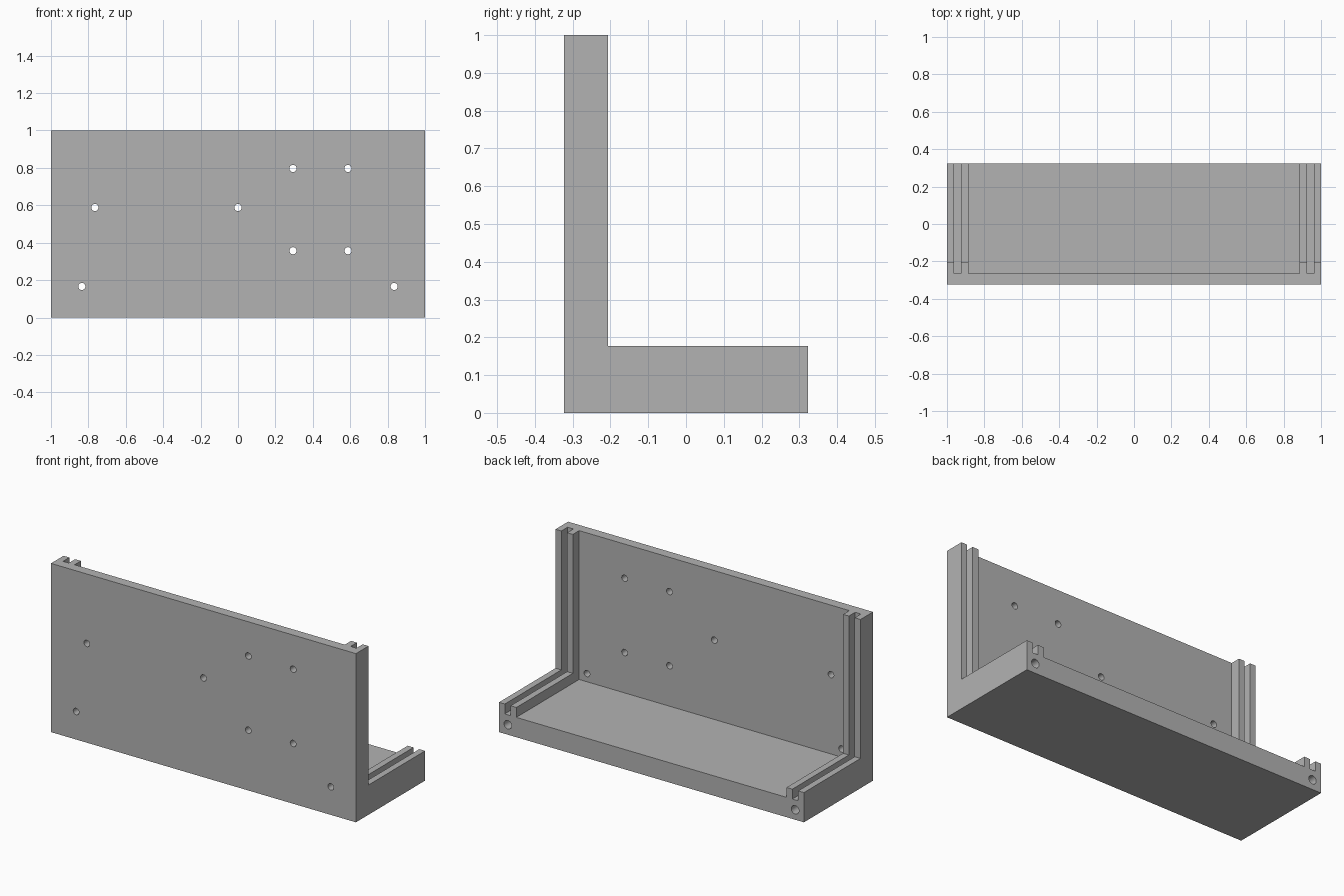
import bpy, bmesh
from math import radians
from mathutils import Matrix, Vector

if "Cube" in bpy.data.objects:
    bpy.data.objects.remove(bpy.data.objects["Cube"], do_unlink=True)

MM = 2 / 170                      # one design unit
FRONT, BACK = -27.5 * MM, 27.5 * MM
WALL, RAIL_Y = FRONT + 5 * MM, FRONT + 10 * MM
FLOOR, RAIL_Z = 10 * MM, 15 * MM
STEP = 0.038                      # width of each rail and groove

grey = bpy.data.materials.new("plain grey")
grey.use_nodes = True
colour = (0.45, 0.45, 0.45, 1)
grey.diffuse_color = colour
grey.node_tree.nodes["Principled BSDF"].inputs["Base Color"].default_value = colour


def make_object(name, bm):
    bmesh.ops.recalc_face_normals(bm, faces=bm.faces)
    mesh = bpy.data.meshes.new(name)
    bm.to_mesh(mesh)
    bm.free()
    obj = bpy.data.objects.new(name, mesh)
    bpy.context.collection.objects.link(obj)
    mesh.materials.append(grey)
    return obj


def add_box(bm, low, high):
    low, high = Vector(low), Vector(high)
    matrix = Matrix.Translation((low + high) / 2) @ Matrix.Diagonal((high - low).to_4d())
    bmesh.ops.create_cube(bm, size=1, matrix=matrix)


def add_hole(bm, x, z, radius, y0, y1):
    matrix = Matrix.Translation((x, (y0 + y1) / 2, z)) @ Matrix.Rotation(radians(90), 4, "X")
    bmesh.ops.create_cone(bm, cap_ends=True, segments=32, radius1=radius,
                          radius2=radius, depth=y1 - y0, matrix=matrix)


def cut(target, cutter):
    cutter.hide_render = True
    mod = target.modifiers.new("cut", "BOOLEAN")
    mod.operation, mod.solver, mod.object = "DIFFERENCE", "EXACT", cutter
    bpy.context.view_layer.objects.active = target
    bpy.ops.object.modifier_apply(modifier=mod.name)
    bpy.data.objects.remove(cutter, do_unlink=True)


# L-shaped block
bm = bmesh.new()
profile = [(FRONT, 0), (BACK, 0), (BACK, RAIL_Z), (RAIL_Y, RAIL_Z), (RAIL_Y, 1), (FRONT, 1)]
face = bm.faces.new([bm.verts.new((-1, y, z)) for y, z in profile])
side = bmesh.ops.extrude_face_region(bm, geom=[face])
bmesh.ops.translate(bm, vec=(2, 0, 0),
                    verts=[v for v in side["geom"] if isinstance(v, bmesh.types.BMVert)])
bracket = make_object("slotted_bracket", bm)

# Central recess and the two grooves, leaving a pair of rails at each end
bm = bmesh.new()
inner = 1 - 3 * STEP
for x0, x1 in ((-inner, inner), (1 - 2 * STEP, 1 - STEP), (STEP - 1, 2 * STEP - 1)):
    add_box(bm, (x0, WALL, FLOOR), (x1, 1, 2))
cut(bracket, make_object("recess_cutter", bm))

# Wall holes go right through, end holes are blind
bm = bmesh.new()
wall_holes = [(-0.765, 0.588), (0, 0.588), (-0.835, 0.166), (0.835, 0.166)]
wall_holes += [(x, z) for x in (0.294, 0.588) for z in (0.357, 0.797)]
for x, z in wall_holes:
    add_hole(bm, x, z, 0.019, FRONT - 0.1, WALL + 0.1)
for x in (-0.942, 0.942):
    add_hole(bm, x, FLOOR / 2, 0.025, BACK - 0.24, BACK + 0.1)
cut(bracket, make_object("hole_cutter", bm))

# Smooth hole walls with sharp edges
bracket.select_set(True)
bpy.context.view_layer.objects.active = bracket
bpy.ops.object.shade_smooth_by_angle(angle=radians(30))
